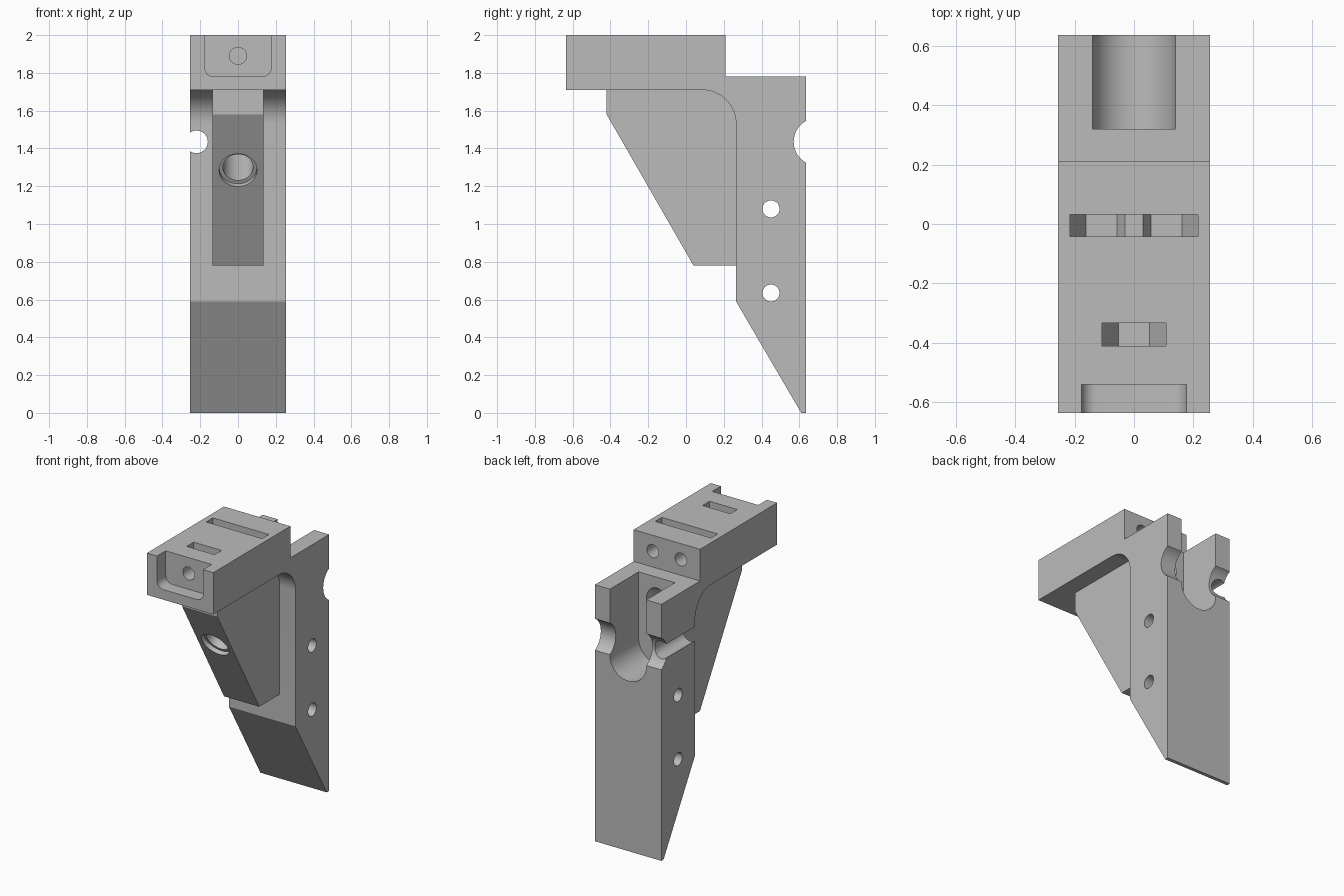
import bpy, bmesh, math
from mathutils import Vector

if "Cube" in bpy.data.objects:
    bpy.data.objects.remove(bpy.data.objects["Cube"], do_unlink=True)

grey = bpy.data.materials.new("plain_grey")
grey.use_nodes = True
grey.diffuse_color = (0.5, 0.5, 0.5, 1)
grey.node_tree.nodes["Principled BSDF"].inputs["Base Color"].default_value = (0.5, 0.5, 0.5, 1)


def arc(cx, cy, r, start, end, n=16):
    return [(cx + r * math.cos(math.radians(start + (end - start) * i / n)),
             cy + r * math.sin(math.radians(start + (end - start) * i / n))) for i in range(n + 1)]


def prism(name, profile, lo, hi, axis):
    """Extrude a profile of (y, z) along X, or of (x, z) along Y."""
    place = (lambda p, d: (d, *p)) if axis == "X" else (lambda p, d: (p[0], d, p[1]))
    bm = bmesh.new()
    face = bm.faces.new([bm.verts.new(place(p, lo)) for p in profile])
    new = bmesh.ops.extrude_face_region(bm, geom=[face])["geom"]
    shift = Vector(place((0, 0), hi - lo))
    bmesh.ops.translate(bm, vec=shift, verts=[v for v in new if isinstance(v, bmesh.types.BMVert)])
    bmesh.ops.recalc_face_normals(bm, faces=bm.faces)
    mesh = bpy.data.meshes.new(name)
    bm.to_mesh(mesh)
    bm.free()
    mesh.materials.append(grey)
    obj = bpy.data.objects.new(name, mesh)
    bpy.context.collection.objects.link(obj)
    return obj


def rod(name, start, end, r):
    start, end = Vector(start), Vector(end)
    axis = end - start
    bpy.ops.mesh.primitive_cylinder_add(vertices=48, radius=r, depth=axis.length,
                                        location=(start + end) / 2,
                                        rotation=axis.to_track_quat("Z", "Y").to_euler())
    obj = bpy.context.object
    obj.name = name
    obj.data.materials.append(grey)
    return obj


def combine(target, tool, operation="DIFFERENCE"):
    mod = target.modifiers.new(tool.name, "BOOLEAN")
    mod.operation, mod.solver, mod.object = operation, "EXACT", tool
    bpy.context.view_layer.objects.active = target
    bpy.ops.object.modifier_apply(modifier=mod.name)
    bpy.data.objects.remove(tool, do_unlink=True)


HALF = 0.255
BORE_Z = 1.89

# Arm and head in one side profile, with a rounded inner corner
bracket = prism("bracket", [(-0.635, 2), (0.21, 2), (0.21, 1.78), (0.635, 1.78), (0.635, 0),
                            (0.61, 0), (0.265, 0.59)] + arc(0.085, 1.53, 0.18, 0, 90)
                + [(-0.635, 1.71)], -HALF, HALF, "X")

# Sloping centre rib
rib = prism("rib", [(-0.42, 1.75), (-0.42, 1.58), (0.04, 0.78), (0.285, 0.78), (0.285, 1.75)],
            -0.135, 0.135, "X")
combine(bracket, rib, "UNION")

# Round-bottomed slot at the back of the arm
combine(bracket, prism("back_slot", [(0.14, 1.9)] + arc(0, 1.32, 0.14, 0, -180, 32) + [(-0.14, 1.9)],
                       0.32, 0.7, "Y"))

# Cross notch in the back edge, and the bore that breaks the side
combine(bracket, rod("cross_notch", (-0.4, 0.695, 1.435), (0.4, 0.695, 1.435), 0.125))
combine(bracket, rod("side_bore", (-0.22, 0.2, 1.435), (-0.22, 0.8, 1.435), 0.06))

# Cross holes through the arm
for z in (0.635, 1.08):
    combine(bracket, rod("cross_hole", (-0.4, 0.45, z), (0.4, 0.45, z), 0.045))

# Counterbored hole square to the rib slope, running into the slot
mouth = Vector((0, -0.25, 1.285))
inward = Vector((0, 0.8, 0.46)).normalized()
combine(bracket, rod("slope_hole", mouth - inward * 0.1, mouth + inward * 0.75, 0.08))
combine(bracket, rod("slope_counterbore", mouth - inward * 0.1, mouth + inward * 0.03, 0.1))

# Recess in the front of the head
combine(bracket, prism("front_recess", [(0.177, 2.1), (-0.177, 2.1)]
                       + arc(-0.127, 1.83, 0.05, 180, 270, 8) + arc(0.127, 1.83, 0.05, 270, 360, 8),
                       -0.7, -0.54, "Y"))

# Nut pockets, open at the top with half-hexagon floors
combine(bracket, prism("front_nut_pocket", [(-0.107, 2.1), (-0.107, BORE_Z), (-0.052, 1.796),
                                            (0.052, 1.796), (0.107, BORE_Z), (0.107, 2.1)],
                       -0.41, -0.333, "Y"))
half_floor = [(0.215, 2.1), (0.215, BORE_Z), (0.162, 1.796), (0.057, 1.796), (0.03, 1.843)]
combine(bracket, prism("rear_nut_pocket", half_floor + [(-x, z) for x, z in reversed(half_floor)],
                       -0.042, 0.032, "Y"))

# Screw holes leading to the pockets
combine(bracket, rod("front_screw_hole", (0, -0.6, BORE_Z), (0, -0.28, BORE_Z), 0.045))
for x in (-0.108, 0.108):
    combine(bracket, rod("rear_screw_hole", (x, 0.3, BORE_Z), (x, -0.1, BORE_Z), 0.045))

# Smooth the curved walls and keep the corners crisp
bpy.ops.object.select_all(action="DESELECT")
bracket.select_set(True)
bpy.context.view_layer.objects.active = bracket
bpy.ops.object.shade_smooth_by_angle(angle=math.radians(25))
